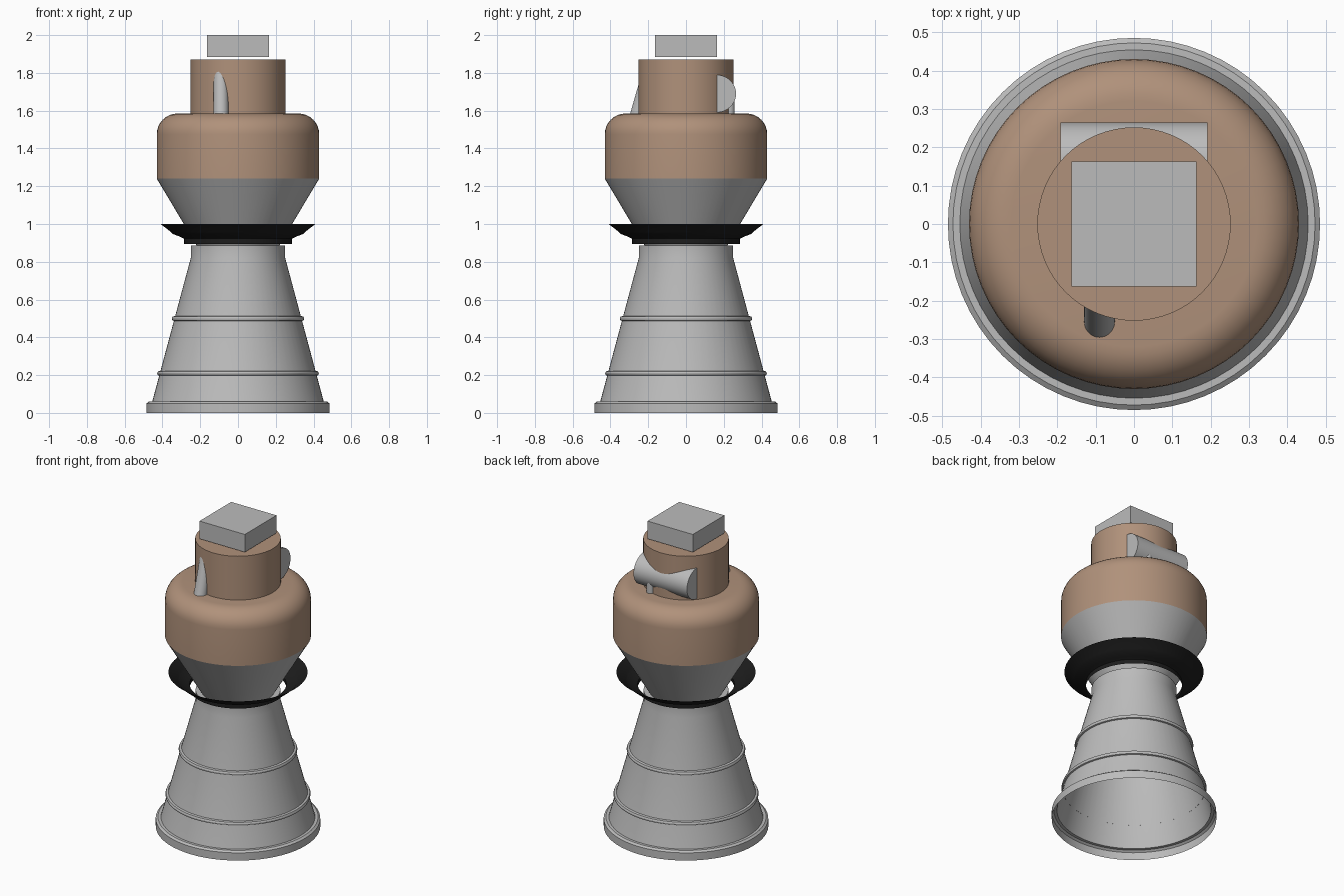
import bpy
import bmesh
import math
from mathutils import Matrix

cube = bpy.data.objects.get("Cube")
if cube:
    bpy.data.objects.remove(cube, do_unlink=True)


def material(name, rgb):
    m = bpy.data.materials.new(name)
    m.use_nodes = True
    m.diffuse_color = (*rgb, 1)
    m.node_tree.nodes["Principled BSDF"].inputs["Base Color"].default_value = (*rgb, 1)
    return m


GREY = material("metal grey", (0.50, 0.50, 0.50))
TAN = material("tan", (0.435, 0.285, 0.197))
BLACK = material("black", (0.012, 0.012, 0.012))


def finish(bm, name, mat, smooth=True):
    mesh = bpy.data.meshes.new(name)
    bm.to_mesh(mesh)
    bm.free()
    ob = bpy.data.objects.new(name, mesh)
    bpy.context.collection.objects.link(ob)
    mesh.materials.append(mat)
    if smooth:
        bpy.ops.object.select_all(action='DESELECT')
        ob.select_set(True)
        bpy.context.view_layer.objects.active = ob
        bpy.ops.object.shade_smooth_by_angle(angle=math.radians(30))
    return ob


def lathe(name, profile, mat, steps=64):
    """Revolve (radius, height) points around the z axis."""
    bm = bmesh.new()
    verts = [bm.verts.new((r, 0, z)) for r, z in profile]
    edges = [bm.edges.new(pair) for pair in zip(verts, verts[1:])]
    bmesh.ops.spin(bm, geom=verts + edges, cent=(0, 0, 0), axis=(0, 0, 1),
                   angle=math.tau, steps=steps)
    bmesh.ops.remove_doubles(bm, verts=bm.verts, dist=1e-4)
    bmesh.ops.recalc_face_normals(bm, faces=bm.faces)
    return finish(bm, name, mat)


def rod(name, radius, length, matrix, mat):
    bm = bmesh.new()
    bmesh.ops.create_cone(bm, cap_ends=True, segments=32, radius1=radius,
                          radius2=radius, depth=length, matrix=matrix)
    return finish(bm, name, mat)


# Nozzle bell, open at the bottom, with a thick lip
lathe("nozzle_bell", [(0.485, 0), (0.485, 0.05), (0.472, 0.06), (0.454, 0.06),
                      (0.25, 0.82), (0.25, 0.885), (0.215, 0.885)], GREY)

# Two stiffening bands around the bell
for label, z in (("lower", 0.21), ("upper", 0.50)):
    r = 0.454 - (z - 0.06) * 0.204 / 0.76
    lathe(label + "_nozzle_band",
          [(r + 0.003, z - 0.013), (r + 0.012, z - 0.010), (r + 0.014, z),
           (r + 0.010, z + 0.010), (r - 0.003, z + 0.013)], GREY)

# Flared stepped collar around the throat
lathe("throat_collar", [(0.285, 0.895), (0.285, 0.922), (0.305, 0.932),
                        (0.345, 0.947), (0.355, 0.958), (0.41, 1.0)], BLACK)

# Chamber cone above the throat
lathe("chamber_cone", [(0.215, 0.88), (0.43, 1.24)], GREY)

# Rounded main body
shoulder = [(0.32 + 0.11 * math.cos(a), 1.475 + 0.11 * math.sin(a))
            for a in (i * math.pi / 16 for i in range(9))]
lathe("main_body", [(0, 1.24), (0.43, 1.24)] + shoulder + [(0, 1.585)], TAN)

# Upper drum
lathe("upper_drum", [(0, 1.58), (0.252, 1.58), (0.252, 1.87), (0, 1.87)], TAN)

# Square mounting block
bm = bmesh.new()
bmesh.ops.create_cube(bm, size=1, matrix=Matrix.Translation((0, 0, 1.9425))
                      @ Matrix.Diagonal((0.326, 0.326, 0.115, 1)))
finish(bm, "top_block", GREY, smooth=False)

# Half-round pump lying across the back of the drum
bm = bmesh.new()
arc = [(0.16 + 0.105 * math.cos(a), 1.69 + 0.1 * math.sin(a))
       for a in (-math.pi / 2 + i * math.pi / 20 for i in range(21))]
end = bm.faces.new([bm.verts.new((-0.192, y, z)) for y, z in arc])
out = bmesh.ops.extrude_face_region(bm, geom=[end], use_keep_orig=True)
bmesh.ops.translate(bm, vec=(0.384, 0, 0),
                    verts=[v for v in out["geom"] if isinstance(v, bmesh.types.BMVert)])
bmesh.ops.recalc_face_normals(bm, faces=bm.faces)
finish(bm, "back_pump", GREY)

# Slanted pipe leaning into the front of the drum, and the pump's foot
rod("front_pipe", 0.04, 0.32,
    Matrix.Translation((-0.09, -0.225, 1.685)) @ Matrix.Rotation(-math.radians(16), 4, 'X'), GREY)
rod("pump_foot", 0.025, 0.09, Matrix.Translation((0.09, 0.232, 1.62)), GREY)
